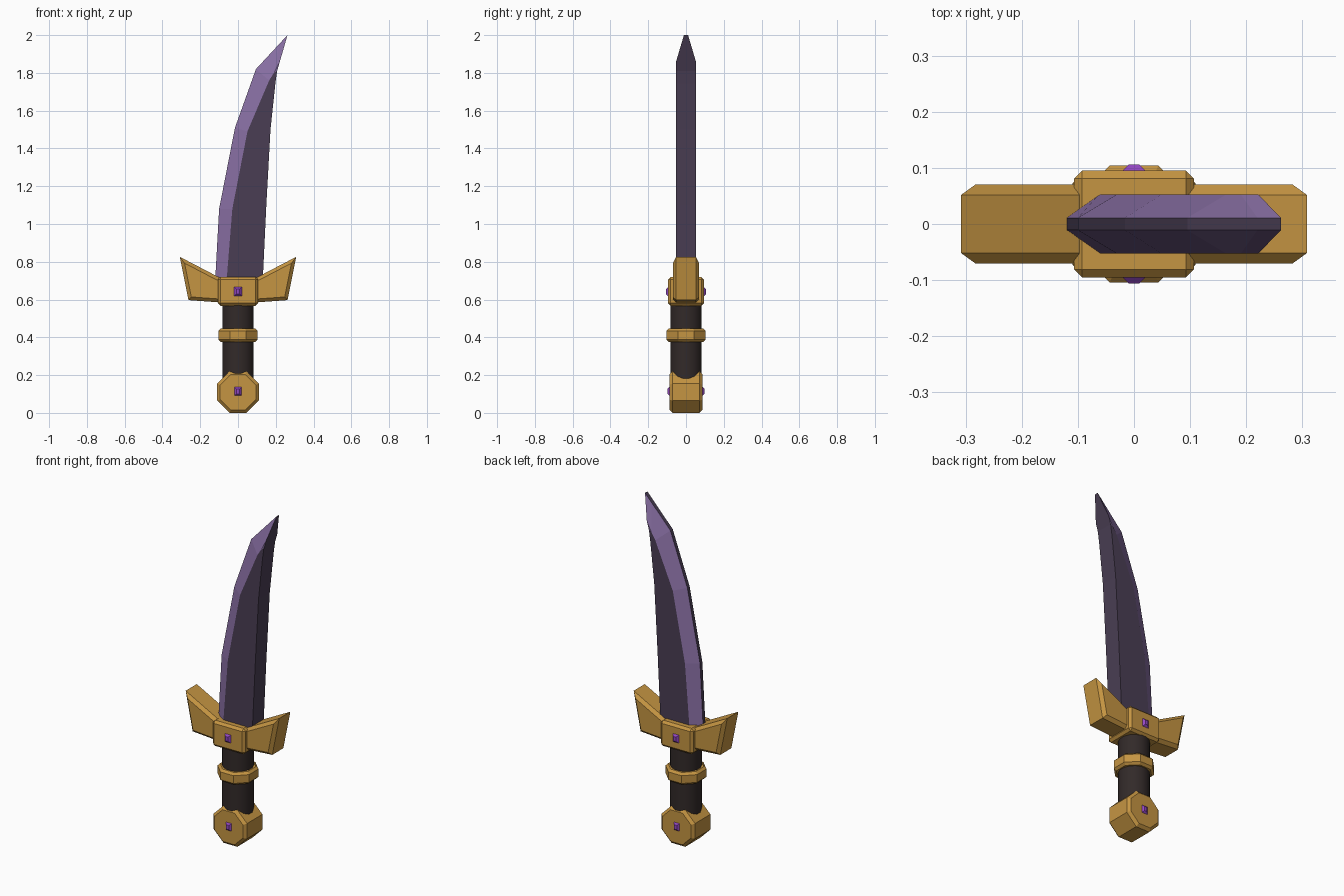
import bpy, bmesh, math
from mathutils import Matrix

if "Cube" in bpy.data.objects:
    bpy.data.objects.remove(bpy.data.objects["Cube"])


def mat(name, rgb):
    m = bpy.data.materials.new(name)
    m.diffuse_color = (*rgb, 1)
    m.use_nodes = True
    m.node_tree.nodes["Principled BSDF"].inputs["Base Color"].default_value = m.diffuse_color
    return m


GOLD = mat("gold", (0.56, 0.30, 0.055))
DARK = mat("dark_steel", (0.068, 0.048, 0.088))
PURPLE = mat("purple_edge", (0.25, 0.16, 0.37))
GRIP = mat("dark_leather", (0.032, 0.023, 0.022))
GEM = mat("violet_gem", (0.30, 0.065, 0.55))


def finish(bm, name, *mats):
    bmesh.ops.recalc_face_normals(bm, faces=bm.faces)
    me = bpy.data.meshes.new(name)
    bm.to_mesh(me)
    bm.free()
    ob = bpy.data.objects.new(name, me)
    bpy.context.collection.objects.link(ob)
    for m in mats:
        me.materials.append(m)
    return ob


def bevel(bm, edges, width):
    bmesh.ops.bevel(bm, geom=edges, offset=width, segments=1, affect='EDGES')


def prism(name, profile, half, chamfer, m, all_edges=False):
    """Extrude an x-z profile along y and chamfer its front and back rims."""
    bm = bmesh.new()
    f = bm.faces.new([bm.verts.new((x, -half, z)) for x, z in profile])
    r = bmesh.ops.extrude_face_region(bm, geom=[f])
    for v in r["geom"]:
        if isinstance(v, bmesh.types.BMVert):
            v.co.y = half
    if not any(abs(g.calc_center_median().y + half) < 1e-5 for g in bm.faces):
        bm.faces.new([v for v in bm.verts if v.co.y < 0])
    bmesh.ops.recalc_face_normals(bm, faces=bm.faces)
    rim = [e for e in bm.edges
           if all_edges or abs(e.verts[0].co.y - e.verts[1].co.y) < 1e-5]
    bevel(bm, rim, chamfer)
    return finish(bm, name, m)


def rect(w, z0, z1):
    return [(-w, z0), (w, z0), (w, z1), (-w, z1)]


def column(name, sides, radius, z0, z1, m, chamfer=0):
    bm = bmesh.new()
    bmesh.ops.create_cone(bm, cap_ends=True, segments=sides, radius1=radius,
                          radius2=radius, depth=z1 - z0,
                          matrix=Matrix.Translation((0, 0, (z0 + z1) / 2))
                          @ Matrix.Rotation(math.pi / sides, 4, 'Z'))
    if chamfer:
        bevel(bm, [e for e in bm.edges
                   if abs(e.verts[0].co.z - e.verts[1].co.z) < 1e-5], chamfer)
    return finish(bm, name, m)


# Blade: stations of (cutting edge, bevel line, spine) points in x-z
stations = [
    ((-0.122, 0.68), (-0.062, 0.68), (0.130, 0.68)),
    ((-0.100, 1.08), (-0.030, 1.08), (0.150, 1.10)),
    ((-0.016, 1.51), (0.050, 1.49), (0.172, 1.50)),
    ((0.095, 1.82), (0.165, 1.76), (0.198, 1.745)),
    ((0.220, 1.955), (0.190, 1.80), (0.207, 1.81)),
    ((0.262, 2.000), (0.221, 1.858), (0.221, 1.858)),
]
THIN, THICK = 0.011, 0.053
bm = bmesh.new()
rings = []
for e, b, s in stations:
    pts = [(e, -THIN), (b, -THICK), (s, -THICK), (s, THICK), (b, THICK), (e, THIN)]
    rings.append([bm.verts.new((p[0], y, p[1])) for p, y in pts])
for row, (lo, hi) in enumerate(zip(rings, rings[1:])):
    for i in range(6):
        j = (i + 1) % 6
        f = bm.faces.new((lo[i], lo[j], hi[j], hi[i]))
        last_flat = row == len(rings) - 2 and i in (1, 3)
        f.material_index = 1 if i in (0, 4) or last_flat else 0
bm.faces.new(rings[0])
bm.faces.new(rings[-1])
bmesh.ops.remove_doubles(bm, verts=bm.verts, dist=1e-4)
finish(bm, "blade", DARK, PURPLE)

# Guard: centre block and two flared wings
prism("guard_block", rect(0.107, 0.567, 0.72), 0.095, 0.014, GOLD, True)
wing = [(0.07, 0.583), (0.262, 0.597), (0.308, 0.826), (0.07, 0.702)]
for side, sx in (("left", -1), ("right", 1)):
    prism("guard_wing_" + side, [(sx * x, z) for x, z in wing], 0.07, 0.018, GOLD)

# Grip with an octagonal band
grip = column("grip", 16, 0.085, 0.12, 0.60, GRIP)
for p in grip.data.polygons:
    p.use_smooth = abs(p.normal.z) < 0.5
column("grip_band", 8, 0.104 / math.cos(math.pi / 8), 0.375, 0.447, GOLD, 0.013)

# Octagonal pommel lying along y
R = 0.11 / math.cos(math.pi / 8)
octagon = [(R * math.cos((i + 0.5) * math.pi / 4),
            0.11 + R * math.sin((i + 0.5) * math.pi / 4)) for i in range(8)]
prism("pommel", octagon, 0.088, 0.016, GOLD)

# Gems showing on both faces
prism("guard_gem", rect(0.020, 0.618, 0.666), 0.106, 0.011, GEM)
prism("pommel_gem", rect(0.020, 0.090, 0.138), 0.098, 0.011, GEM)
